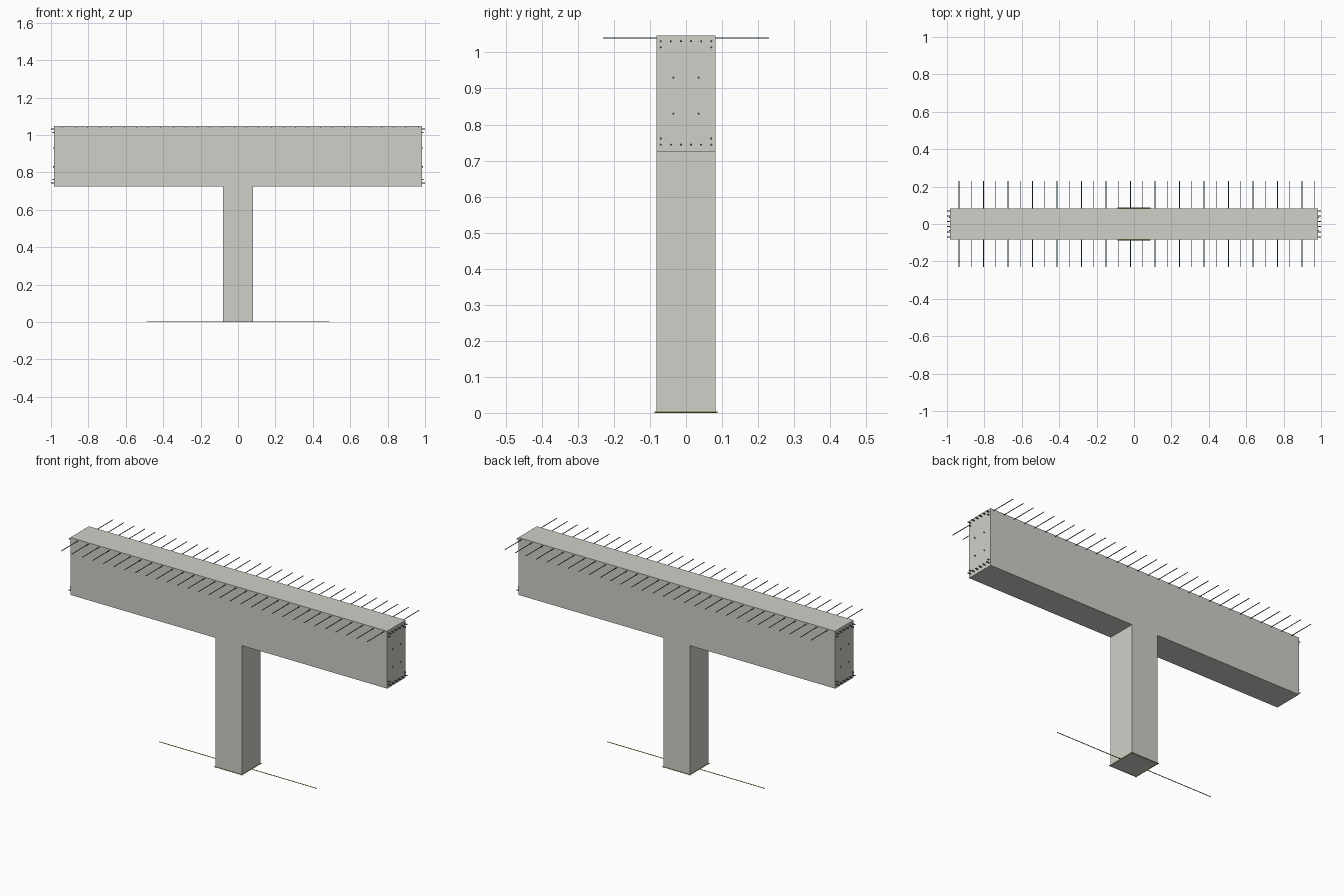
import bpy
from mathutils import Vector

if "Cube" in bpy.data.objects:
    bpy.data.objects.remove(bpy.data.objects["Cube"])


def material(name, color):
    m = bpy.data.materials.new(name)
    m.diffuse_color = (*color, 1)
    m.use_nodes = True
    m.node_tree.nodes["Principled BSDF"].inputs["Base Color"].default_value = m.diffuse_color
    return m


CONCRETE = material("concrete", (0.62, 0.63, 0.58))
STEEL = material("dark_steel", (0.12, 0.12, 0.12))
TEAL = material("teal_steel", (0.05, 0.2, 0.22))
OCHRE = material("ochre_steel", (0.6, 0.42, 0.08))


def rod(name, a, b, r, mat):
    a, b = Vector(a), Vector(b)
    d = b - a
    bpy.ops.mesh.primitive_cylinder_add(
        vertices=8, radius=r, depth=d.length, location=(a + b) / 2,
        rotation=d.to_track_quat('Z', 'Y').to_euler())
    o = bpy.context.object
    o.name = name
    o.data.materials.append(mat)
    bpy.ops.object.shade_smooth_by_angle()
    return o


# Concrete column and beam: one T profile extruded through its depth
W, D, L, Z0, Z1 = 0.081, 0.082, 0.983, 0.725, 1.047
profile = [(-W, 0), (W, 0), (W, Z0), (L, Z0), (L, Z1), (-L, Z1), (-L, Z0), (-W, Z0)]
n = len(profile)
verts = [(x, y, z) for y in (-D, D) for x, z in profile]
faces = [tuple(range(n)), tuple(reversed(range(n, 2 * n)))]
faces += [((i + 1) % n, i, i + n, (i + 1) % n + n) for i in range(n)]
mesh = bpy.data.meshes.new("concrete_tee")
mesh.from_pydata(verts, [], faces)
mesh.materials.append(CONCRETE)
bpy.context.collection.objects.link(bpy.data.objects.new("concrete_tee", mesh))

# Longitudinal beam bars, poking out of both ends
for z in (1.031, 0.744):
    for i in range(6):
        y = -0.07 + i * 0.028
        rod("main_bar", (-1, y, z), (1, y, z), 0.003, STEEL)
for z in (1.014, 0.761):
    for y in (-0.07, 0.07):
        rod("second_layer_bar", (-0.993, y, z), (0.993, y, z), 0.003, STEEL)
for z in (0.93, 0.83):
    for y in (-0.035, 0.035):
        rod("side_bar", (-0.988, y, z), (0.988, y, z), 0.003, STEEL)

# Row of slab bars crossing the top of the beam
for i in range(30):
    x = -0.936 + i * 0.0655
    rod("cross_bar", (x, -0.23, 1.04), (x, 0.23, 1.04), 0.002,
        STEEL if i == 0 else TEAL)

# Starter bar along the ground and hoop around the column foot
rod("foot_bar", (-0.49, 0, 0.002), (0.49, 0, 0.002), 0.002, OCHRE)
for s in (-1, 1):
    rod("foot_hoop_long", (-0.088, s * 0.085, 0.002), (0.088, s * 0.085, 0.002), 0.002, OCHRE)
    rod("foot_hoop_short", (s * 0.084, -0.087, 0.002), (s * 0.084, 0.087, 0.002), 0.002, OCHRE)
